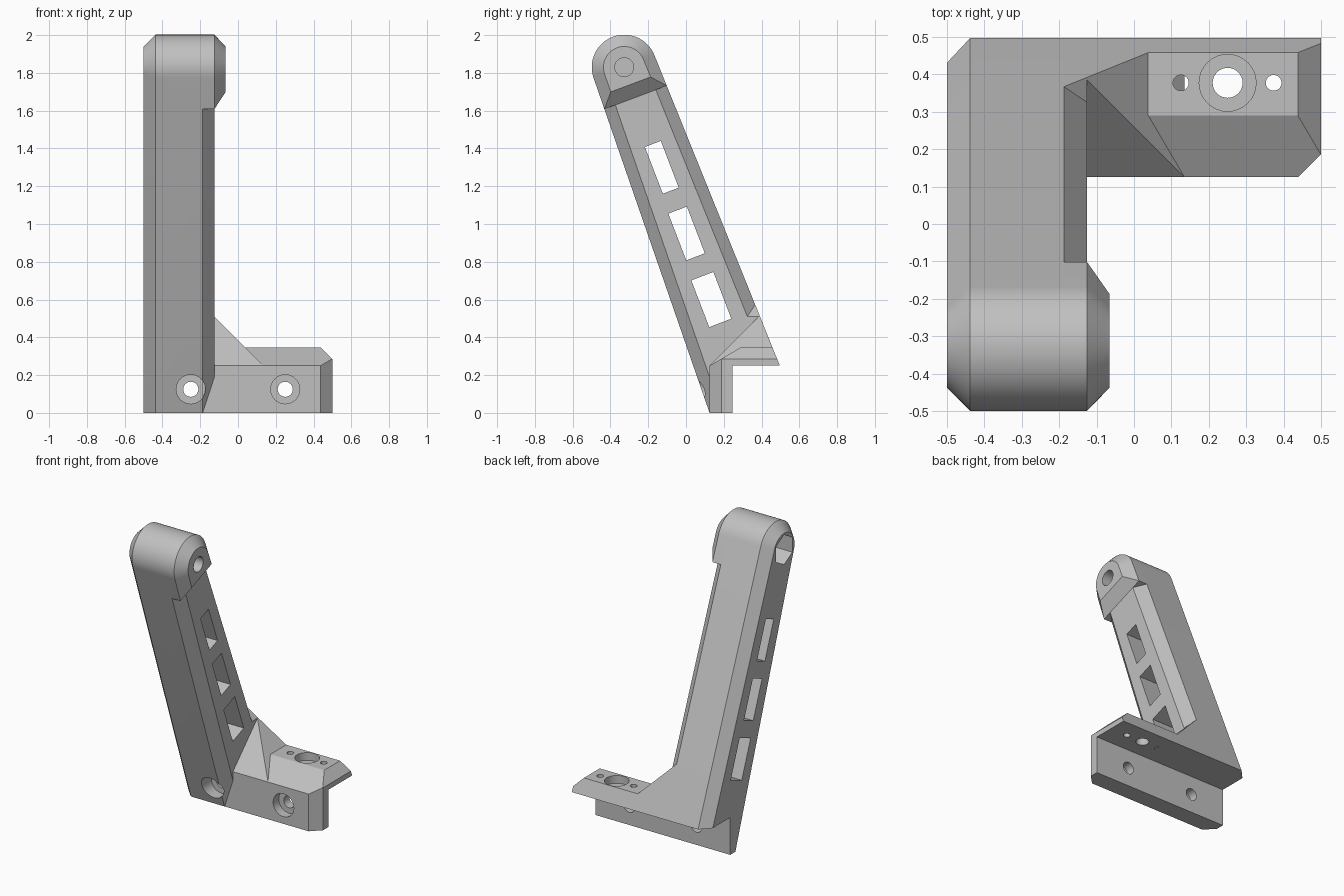
import bpy, bmesh, math
from mathutils import Vector, Matrix

if "Cube" in bpy.data.objects:
    bpy.data.objects.remove(bpy.data.objects["Cube"], do_unlink=True)

GREY = (0.53, 0.53, 0.53, 1)
mat = bpy.data.materials.new("plain grey")
mat.use_nodes = True
mat.diffuse_color = GREY
mat.node_tree.nodes["Principled BSDF"].inputs["Base Color"].default_value = GREY

# Pivot of the arm head in the yz plane, and the angles of the two arm faces
PIVOT = Vector((0, -0.327, 1.83))
R, R_IN = 0.172, 0.11
BACK, FRONT = math.radians(22), math.radians(199.1)


def radial(a):
    return Vector((0, math.cos(a), math.sin(a)))


def finish(bm, name):
    bmesh.ops.recalc_face_normals(bm, faces=bm.faces)
    mesh = bpy.data.meshes.new(name)
    bm.to_mesh(mesh)
    bm.free()
    mesh.materials.append(mat)
    ob = bpy.data.objects.new(name, mesh)
    bpy.context.collection.objects.link(ob)
    return ob


def clip(bm, point, normal):
    """Remove everything in front of a plane and close the opening."""
    geom = bm.verts[:] + bm.edges[:] + bm.faces[:]
    cut = bmesh.ops.bisect_plane(bm, geom=geom, plane_co=point, plane_no=Vector(normal).normalized(),
                                 clear_outer=True)["geom_cut"]
    bmesh.ops.holes_fill(bm, edges=[e for e in cut if isinstance(e, bmesh.types.BMEdge)], sides=0)


def box(bm, lo, hi):
    lo, hi = Vector(lo), Vector(hi)
    m = Matrix.Translation((lo + hi) / 2) @ Matrix.Diagonal((*(hi - lo), 1))
    bmesh.ops.create_cube(bm, size=1, matrix=m)


def clipped_box(name, lo, hi, planes):
    bm = bmesh.new()
    box(bm, lo, hi)
    for point, normal in planes:
        clip(bm, point, normal)
    return finish(bm, name)


def arm_loft(name, sections, floor=False):
    """Loft of round-headed arm profiles, each given as x, radius, leg length."""
    bm = bmesh.new()
    rings, steps = [], 32
    for x, r, leg in sections:
        pts = [PIVOT + r * radial(BACK + (FRONT - BACK) * i / steps) for i in range(steps + 1)]
        pts.insert(0, pts[0] + leg * radial(BACK - math.pi / 2))
        pts.append(pts[-1] + leg * radial(FRONT + math.pi / 2))
        rings.append([bm.verts.new((x, p.y, p.z)) for p in pts])
    for a, b in zip(rings, rings[1:]):
        for i in range(len(a)):
            j = (i + 1) % len(a)
            bm.faces.new((a[i], a[j], b[j], b[i]))
    bm.faces.new(rings[0])
    bm.faces.new(rings[-1])
    if floor:
        clip(bm, (0, 0, 0), (0, 0, -1))
    return finish(bm, name)


def rod(start, end, r, sides=32):
    """Cylindrical cutter between two points."""
    start, end = Vector(start), Vector(end)
    d = end - start
    m = Matrix.Translation((start + end) / 2) @ d.to_track_quat("Z", "Y").to_matrix().to_4x4()
    bm = bmesh.new()
    bmesh.ops.create_cone(bm, cap_ends=True, segments=sides, radius1=r, radius2=r,
                          depth=d.length, matrix=m)
    return finish(bm, "cutter")


# Arm with chamfered long edges, and the raised pivot boss on its inner side
arm = arm_loft("arm", [(-0.5, R_IN, 2.4), (-0.4375, R, 2.4), (-0.1875, R, 2.4), (-0.125, R_IN, 2.4)], True)
boss = arm_loft("pivot_boss", [(-0.1875, R, 0.175), (-0.125, R, 0.175), (-0.065, R_IN, 0.1)])

# Mounting foot and the gussets joining it to the arm
back_plane = (PIVOT + R * radial(BACK), radial(BACK))
gusset_top = ((-0.125, 0, 0.51), (1, 0, 1))
foot = clipped_box("mounting_foot", (-0.1875, 0.125, 0), (0.5, 0.55, 0.347), [
    back_plane,
    ((0, 0.125, 0.25), (0, -0.097, 0.165)),
    ((0.4375, 0, 0.347), (1, 0, 1)),
    ((0.4375, 0.125, 0), (1, -1, 0))])
gusset = clipped_box("gusset", (-0.1875, 0.125, 0.25), (0.2, 0.55, 0.6), [
    back_plane, gusset_top, ((0, 0.125, 0.25), (0, -1, 1))])
corner = clipped_box("gusset_corner", (-0.1875, 0.3, 0.3), (-0.125, 0.55, 0.65), [
    back_plane, gusset_top])

# Step under the foot that hooks over an edge
step = clipped_box("cutter", (-0.7, 0.245, -0.2), (0.7, 0.8, 0.25), [])

# Pivot bore, nut pocket and the three arm windows
px, py, pz = PIVOT
bore = rod((-0.28, py, pz), (0.1, py, pz), 0.05)
nut = rod((-0.7, py, pz), (-0.32, py, pz), 0.1, 6)
windows = []
for i, width in enumerate((0.09, 0.105, 0.125)):
    bm = bmesh.new()
    m = (Matrix.Translation((-0.3, -0.128 + 0.131 * i, 1.3 - 0.35 * i))
         @ Matrix.Rotation(math.radians(21), 4, "X") @ Matrix.Diagonal((1, width, 0.265, 1)))
    bmesh.ops.create_cube(bm, size=1, matrix=m)
    windows.append(finish(bm, "cutter"))


# Counterbored screw holes through the front and the top
def screw(x):
    return [rod((x, -0.2, 0.125), (x, 0.185, 0.125), 0.077),
            rod((x, 0.1, 0.125), (x, 0.4, 0.125), 0.04)]


right_screw, left_screw = screw(-0.25), screw(0.25)
top_holes = [rod((0.25, 0.377, 0.295), (0.25, 0.377, 0.5), 0.076),
             rod((0.25, 0.377, 0.1), (0.25, 0.377, 0.4), 0.04)]
top_holes += [rod((x, 0.377, 0.1), (x, 0.377, 0.5), 0.021) for x in (0.125, 0.373)]

cuts = {arm: [step, bore, nut] + windows + right_screw,
        boss: [bore],
        foot: [step] + left_screw + top_holes,
        gusset: [], corner: []}
for ob, cutters in cuts.items():
    bpy.ops.object.select_all(action="DESELECT")
    bpy.context.view_layer.objects.active = ob
    ob.select_set(True)
    for c in cutters:
        mod = ob.modifiers.new("cut", "BOOLEAN")
        mod.operation, mod.solver, mod.object = "DIFFERENCE", "EXACT", c
        bpy.ops.object.modifier_apply(modifier=mod.name)
    bpy.ops.object.shade_smooth_by_angle(angle=math.radians(20))

for c in {c for group in cuts.values() for c in group}:
    bpy.data.objects.remove(c, do_unlink=True)
